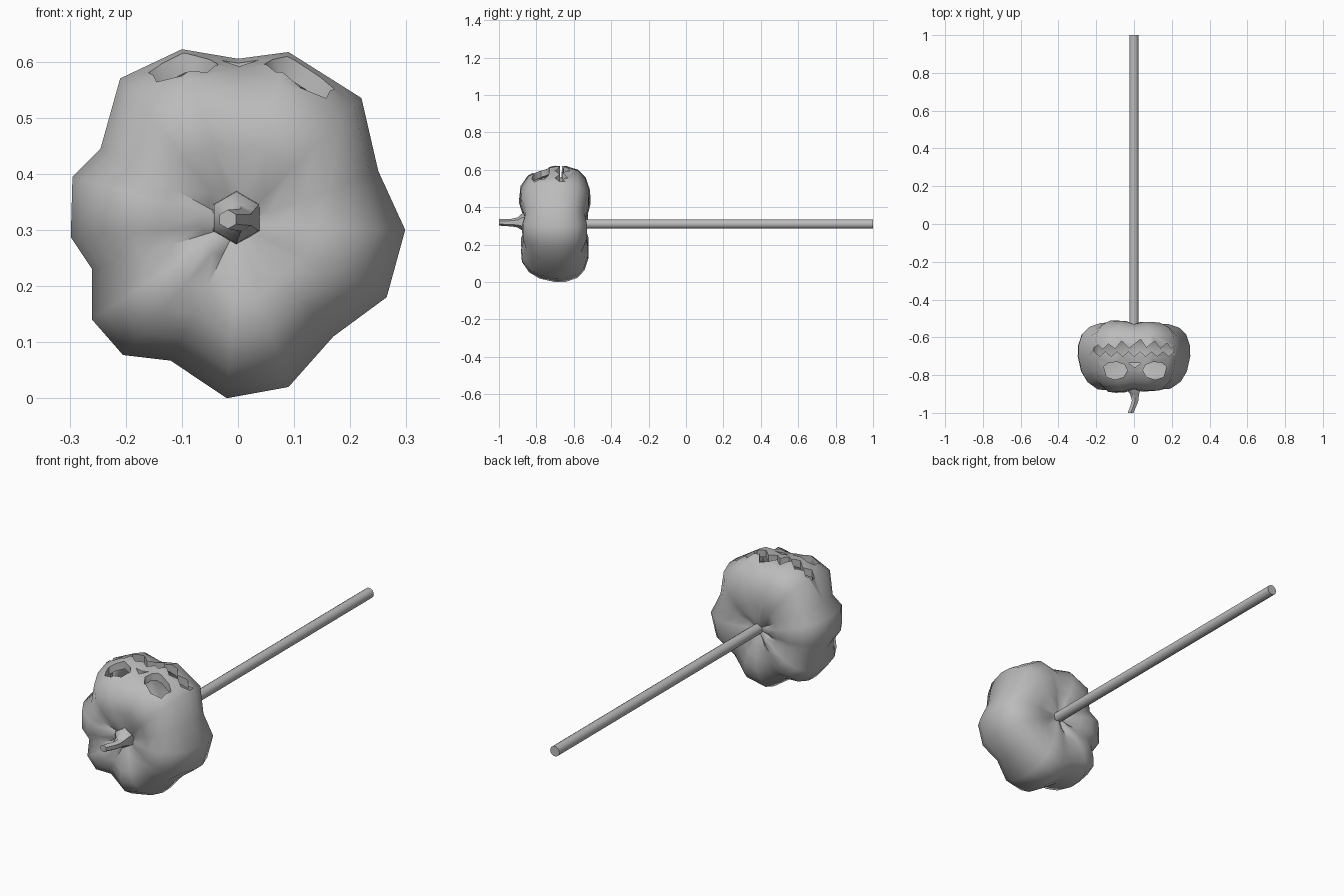
import bpy, bmesh, math

cube = bpy.data.objects.get("Cube")
if cube:
    bpy.data.objects.remove(cube, do_unlink=True)

grey = bpy.data.materials.new("plain grey")
grey.use_nodes = True
grey.diffuse_color = (0.5, 0.5, 0.5, 1)
grey.node_tree.nodes["Principled BSDF"].inputs["Base Color"].default_value = (0.5, 0.5, 0.5, 1)

CZ = 0.31  # height of the long axis


def make_object(name, bm):
    bmesh.ops.recalc_face_normals(bm, faces=bm.faces[:])
    mesh = bpy.data.meshes.new(name)
    bm.to_mesh(mesh)
    bm.free()
    mesh.materials.append(grey)
    obj = bpy.data.objects.new(name, mesh)
    bpy.context.collection.objects.link(obj)
    return obj


def activate(obj):
    bpy.ops.object.select_all(action='DESELECT')
    obj.select_set(True)
    bpy.context.view_layer.objects.active = obj


def smooth(obj, degrees):
    activate(obj)
    bpy.ops.object.shade_smooth_by_angle(angle=math.radians(degrees))


def loft(bm, rings, start=None, end=None):
    """Skin equal rings of points; close the ends with a pole point or a flat cap."""
    rows = [[bm.verts.new(p) for p in ring] for ring in rings]
    n = len(rows[0])
    for a, b in zip(rows, rows[1:]):
        for i in range(n):
            j = (i + 1) % n
            bm.faces.new((a[i], a[j], b[j], b[i]))
    for row, pole in ((rows[0], start), (rows[-1], end)):
        if pole:
            p = bm.verts.new(pole)
            for i in range(n):
                bm.faces.new((row[i], row[(i + 1) % n], p))
        else:
            bm.faces.new(row)


def circle(x, y, z, r, n, phase=0.0):
    return [(x + r * math.cos(phase + math.tau * i / n), y,
             z + r * math.sin(phase + math.tau * i / n)) for i in range(n)]


# Pumpkin: lobed outline (x, z) scaled along the y axis
outline = [(-.02, 0), (.09, .02), (.17, .11), (.265, .18), (.298, .30), (.25, .405),
           (.22, .535), (.09, .617), (0, .605), (-.10, .622), (-.21, .57), (-.245, .445),
           (-.295, .395), (-.298, .287), (-.26, .23), (-.26, .14), (-.205, .077), (-.12, .067)]
profile = [(.22, -.86), (.45, -.877), (.65, -.872), (.83, -.835), (.94, -.78), (1, -.70),
           (.995, -.645), (.93, -.585), (.80, -.548), (.60, -.528), (.40, -.528), (.2, -.54)]
YC = -0.70
mean = sum(math.hypot(x, z - CZ) for x, z in outline) / len(outline)


def body_ring(scale, y):
    ring = []
    for x, z in outline:
        bulge = math.hypot(x, z - CZ) / mean
        ring.append((x * scale, YC + (y - YC) * (1 + 0.8 * (bulge - 1)), CZ + (z - CZ) * scale))
    return ring


bm = bmesh.new()
loft(bm, [body_ring(s, y) for s, y in profile], (0, -.845, CZ), (0, -.55, CZ))
pumpkin = make_object("pumpkin", bm)

# Carved face: eyes, nose and jagged mouth cut through the upper side
eye = [(-.16, -.755), (-.135, -.735), (-.09, -.73), (-.05, -.745), (-.035, -.775),
       (-.055, -.81), (-.10, -.825), (-.145, -.81)]
other_eye = [(.012 - x, y) for x, y in eye]
nose = [(-.03, -.735), (.037, -.735), (.004, -.76)]
mouth_back = [(-.212, -.655), (-.19, -.64), (-.165, -.665), (-.135, -.635), (-.10, -.662),
              (-.065, -.62), (-.025, -.658), (.035, -.61), (.065, -.655), (.11, -.62),
              (.14, -.66), (.175, -.63), (.195, -.66), (.215, -.645)]
mouth_front = [(.215 - .427 * i / 14, -.70 if i % 2 else -.675) for i in range(15)]
bm = bmesh.new()
for shape in (eye, other_eye, nose, mouth_back + mouth_front):
    loft(bm, [[(x, y, z) for x, y in shape] for z in (.44, .80)])
cutter = make_object("face_cutter", bm)
cutter.hide_render = True

shell = pumpkin.modifiers.new("wall", 'SOLIDIFY')
shell.thickness = 0.035
shell.offset = -1
carve = pumpkin.modifiers.new("carve", 'BOOLEAN')
carve.operation = 'DIFFERENCE'
carve.solver = 'EXACT'
carve.object = cutter
activate(pumpkin)
bpy.ops.object.modifier_apply(modifier="wall")
bpy.ops.object.modifier_apply(modifier="carve")
bpy.data.objects.remove(cutter, do_unlink=True)
smooth(pumpkin, 52)

# Bent six-sided stem: x, y, z, radius
stem_path = [(-.003, -.845, .322, .048), (-.003, -.875, .322, .046), (.003, -.90, .319, .027),
             (.006, -.935, .318, .020), (-.004, -.965, .318, .019), (-.018, -1.0, .319, .017)]
bm = bmesh.new()
loft(bm, [circle(*p, 6, math.pi / 6) for p in stem_path])
smooth(make_object("stem", bm), 50)

# Long round stick behind
bm = bmesh.new()
loft(bm, [circle(0, y, CZ, .025, 10) for y in (-.57, 1.0)])
smooth(make_object("stick", bm), 45)
